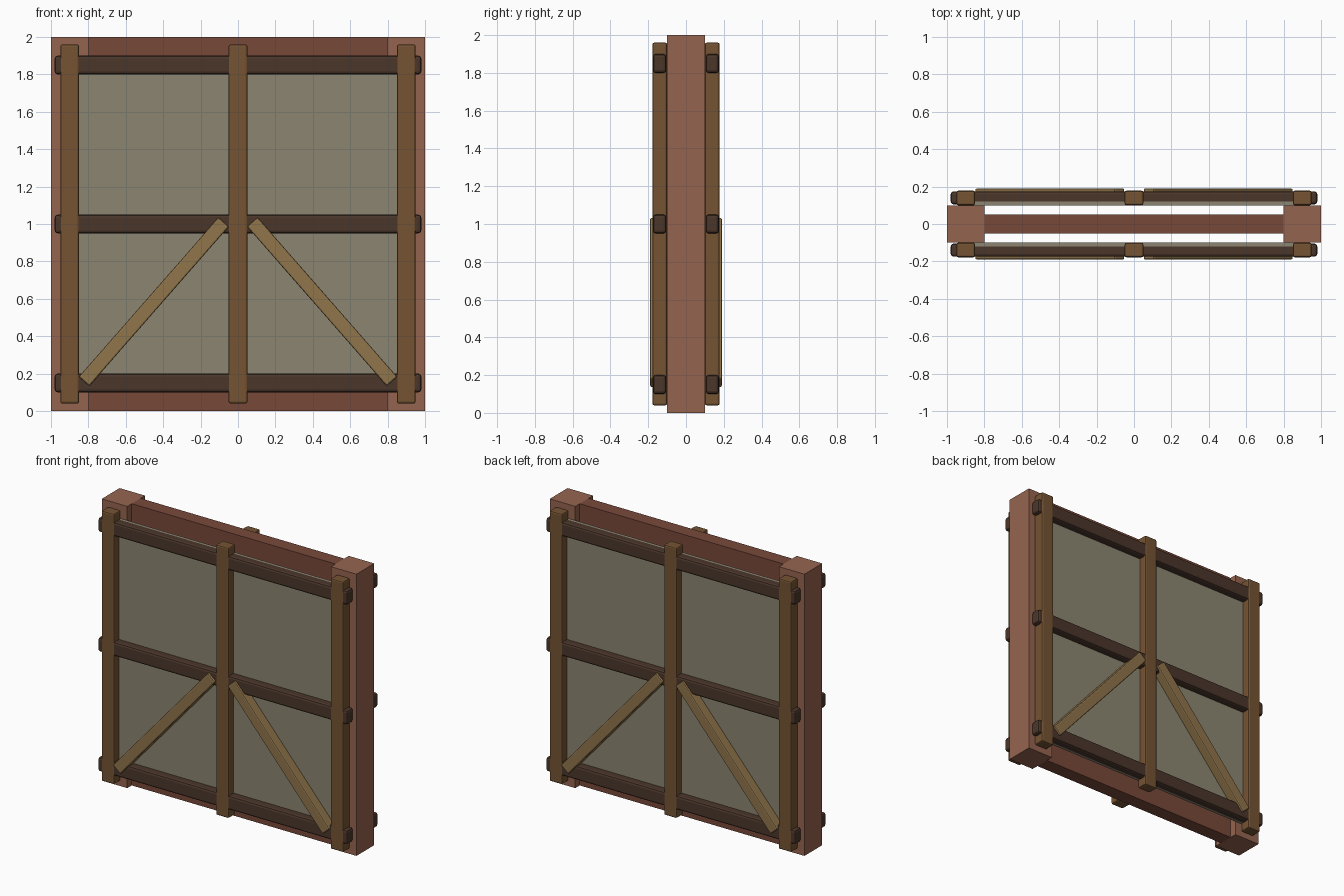
import bpy, math

if "Cube" in bpy.data.objects:
    bpy.data.objects.remove(bpy.data.objects["Cube"])


def material(name, rgb):
    lin = [(c / 255) ** 2.2 for c in rgb]
    m = bpy.data.materials.new(name)
    m.diffuse_color = (*lin, 1)
    m.use_nodes = True
    m.node_tree.nodes["Principled BSDF"].inputs["Base Color"].default_value = m.diffuse_color
    return m


BRICK = material("brick", (148, 100, 80))
DARK_BRICK = material("dark_brick", (120, 74, 60))
PLASTER = material("plaster", (138, 132, 112))
DARK_WOOD = material("dark_wood", (76, 57, 46))
WOOD = material("wood", (116, 84, 54))
LIGHT_WOOD = material("light_wood", (143, 116, 76))


def box(name, lo, hi, mat, bevel=0.0, segments=2, tilt=0.0):
    """Box from lo to hi corner, optionally rounded and tilted about y."""
    bpy.ops.mesh.primitive_cube_add(
        size=1, location=[(a + b) / 2 for a, b in zip(lo, hi)])
    o = bpy.context.object
    o.name = name
    o.scale = [b - a for a, b in zip(lo, hi)]
    bpy.ops.object.transform_apply(location=False, rotation=False, scale=True)
    o.rotation_euler.y = tilt
    o.data.materials.append(mat)
    if bevel:
        mod = o.modifiers.new("Bevel", 'BEVEL')
        mod.width = bevel
        mod.segments = segments
    return o


# Masonry core: thin wall between two thick end pillars
box("core_wall", (-0.8, -0.05, 0), (0.8, 0.05, 2), DARK_BRICK)
for s, side in ((-1, "left"), (1, "right")):
    x = sorted((0.8 * s, 1.0 * s))
    box(f"{side}_pillar", (x[0], -0.1, 0), (x[1], 0.1, 2), BRICK)

# Timber framing, repeated on the front and back faces
for f, face in ((-1, "front"), (1, "back")):
    def span(a, b):
        return sorted((a * f, b * f))

    # Plaster infill
    y = span(0.10, 0.12)
    box(f"{face}_panel", (-0.9, y[0], 0.1), (0.9, y[1], 1.9), PLASTER)

    # Horizontal rails
    y = span(0.105, 0.175)
    for z, level in ((0.15, "bottom"), (1.0, "middle"), (1.85, "top")):
        box(f"{face}_{level}_rail", (-0.98, y[0], z - 0.05),
            (0.98, y[1], z + 0.05), DARK_WOOD, 0.015)

    # Upright posts
    y = span(0.10, 0.178)
    for x, pos in ((-0.9, "left"), (0, "centre"), (0.9, "right")):
        box(f"{face}_{pos}_post", (x - 0.05, y[0], 0.04),
            (x + 0.05, y[1], 1.96), WOOD, 0.01)

    # Diagonal braces leaning towards the centre post
    y = span(0.12, 0.19)
    for s, side in ((-1, "left"), (1, "right")):
        box(f"{face}_{side}_brace", (0.45 * s - 0.566, y[0], 0.547),
            (0.45 * s + 0.566, y[1], 0.622), LIGHT_WOOD, 0.008,
            tilt=s * math.atan2(0.852, 0.746))
